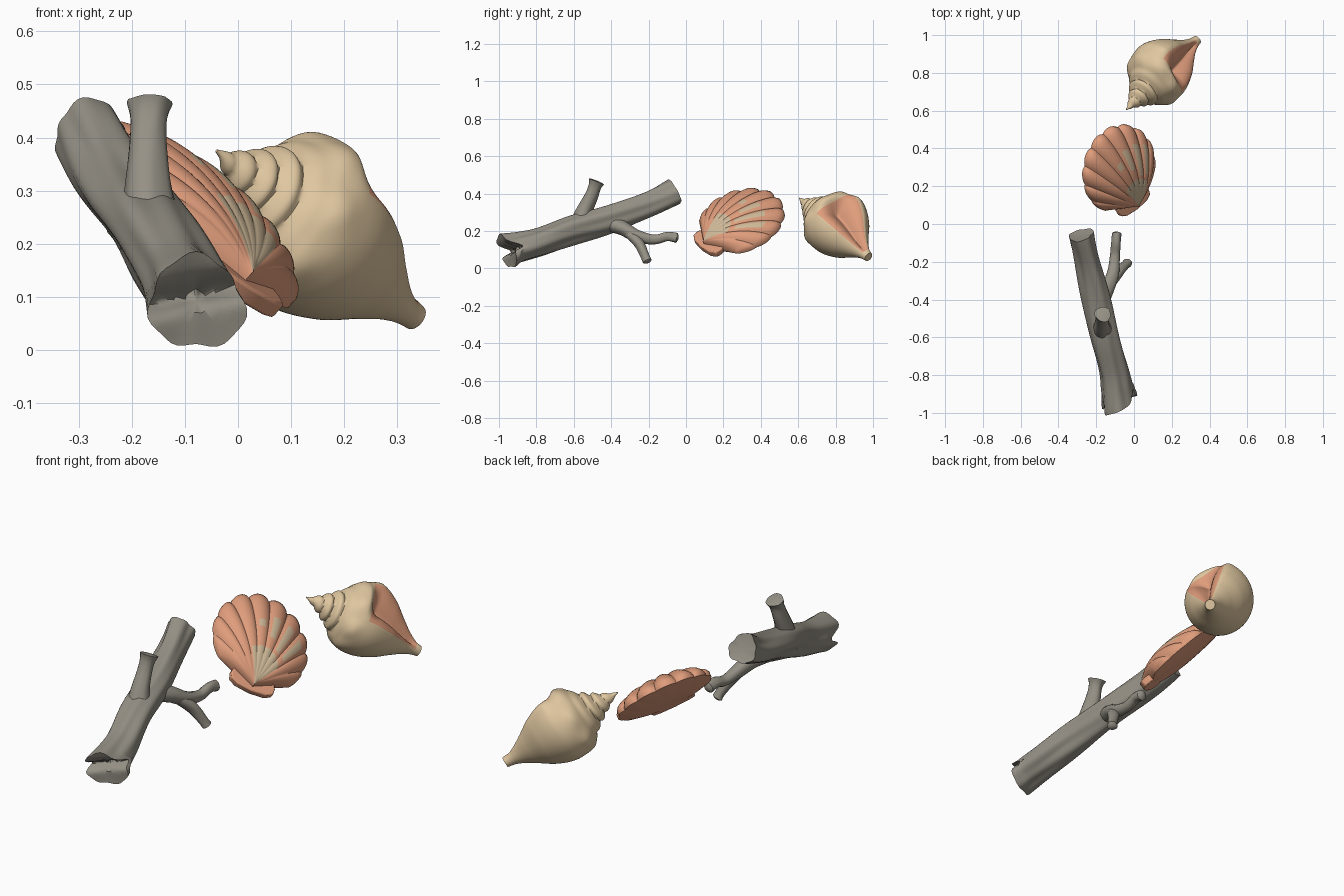
import bpy, bmesh, math
from math import sin, cos, pi, radians
from mathutils import Vector as V

cube = bpy.data.objects.get("Cube")
if cube:
    bpy.data.objects.remove(cube)


def material(name, rgb):
    m = bpy.data.materials.new(name)
    m.use_nodes = True
    m.diffuse_color = (*rgb, 1)
    m.node_tree.nodes["Principled BSDF"].inputs["Base Color"].default_value = (*rgb, 1)
    return m


wood = material("weathered grey wood", (0.3, 0.28, 0.235))
coral = material("coral orange", (0.74, 0.335, 0.2))
pale = material("pale beige", (0.62, 0.48, 0.31))
sand = material("sandy tan", (0.74, 0.57, 0.35))


def build(name, verts, faces, mats, index=None, angle=40):
    mesh = bpy.data.meshes.new(name)
    mesh.from_pydata([tuple(v) for v in verts], [], faces)
    for m in mats:
        mesh.materials.append(m)
    if index:
        mesh.polygons.foreach_set("material_index", index)
    bm = bmesh.new()
    bm.from_mesh(mesh)
    bmesh.ops.remove_doubles(bm, verts=bm.verts, dist=0.00005)
    bmesh.ops.recalc_face_normals(bm, faces=bm.faces)
    bm.to_mesh(mesh)
    bm.free()
    ob = bpy.data.objects.new(name, mesh)
    bpy.context.collection.objects.link(ob)
    bpy.ops.object.select_all(action="DESELECT")
    ob.select_set(True)
    bpy.context.view_layer.objects.active = ob
    bpy.ops.object.shade_smooth_by_angle(angle=radians(angle))
    return ob


def smooth(a, b, x):
    x = min(max((x - a) / (b - a), 0), 1)
    return x * x * (3 - 2 * x)


def catmull(pts, x):
    # Smooth interpolation through points; x runs from 0 to len - 1
    i = min(int(x), len(pts) - 2)
    f = x - i
    a, b, c, d = (V(pts[min(max(i + k, 0), len(pts) - 1)]) for k in (-1, 0, 1, 2))
    return b + (c - a) * (f / 2) + (2 * a - 5 * b + 4 * c - d) * (f * f / 2) \
        + (3 * b - a - 3 * c + d) * (f ** 3 / 2)


def ring_faces(rows, cols):
    return [(i * cols + j, i * cols + (j + 1) % cols, (i + 1) * cols + (j + 1) % cols,
             (i + 1) * cols + j) for i in range(rows - 1) for j in range(cols)]


# ---- Driftwood ----
def limb(name, path, sides, steps, flute, dent, shape=None):
    # Fluted tube along points of (x, y, z, radius); ends hollow (dent > 0) or rounded (dent < 0)
    n = len(path) - 1
    caps = [(s, dent * (1 - s * s)) for s in (0.92, 0.75, 0.5, 0.25, 0)]
    samples = [(0, s, d) for s, d in reversed(caps)]
    samples += [(n * i / steps, 1, 0) for i in range(steps + 1)]
    samples += [(n, s, -d) for s, d in caps]
    verts = []
    for x, s, offset in samples:
        p = catmull(path, x)
        t = (catmull(path, min(x + 0.05, n)) - catmull(path, max(x - 0.05, 0))).to_3d().normalized()
        side = (V((1, 0, 0)) - t * t.x).normalized()
        up = t.cross(side)
        for j in range(sides):
            a = 2 * pi * j / sides
            r = p[3] * s * (1 + flute * (sin(3 * a + 1.3 * x) + 0.55 * sin(7 * a - 0.9 * x)
                                         + 0.5 * sin(2 * a + 2.3 * x)))
            q = p.to_3d() + (side * cos(a) + up * sin(a)) * r + t * offset * p[3]
            verts.append(shape(q) if shape else q)
    return build(name, verts, ring_faces(len(samples), sides), [wood], angle=50)


def split_end(q):
    # Slanted broken front end: an upper lip over a shorter lower piece, with a cleft between
    k = smooth(-0.86, -0.96, q.y)
    gap = 0.108 + 0.2 * (q.x + 0.07)
    cleft = 0.075 * math.exp(-((q.z - gap) / 0.02) ** 2)
    shorter = 0.015 * smooth(gap, gap - 0.03, q.z)
    q.y += k * (0.3 * (q.x + 0.13) + cleft + shorter)
    return q


limb("driftwood_trunk", [(-0.078, -0.985, 0.088, 0.09), (-0.105, -0.8, 0.135, 0.076),
     (-0.155, -0.6, 0.21, 0.076), (-0.195, -0.4, 0.27, 0.073), (-0.245, -0.2, 0.34, 0.066),
     (-0.28, -0.058, 0.408, 0.068)], 44, 48, 0.075, 0.1, split_end)
limb("upper_branch", [(-0.16, -0.575, 0.2, 0.062), (-0.17, -0.55, 0.29, 0.046),
     (-0.17, -0.51, 0.38, 0.036), (-0.167, -0.49, 0.435, 0.034),
     (-0.165, -0.478, 0.465, 0.043)], 20, 20, 0.05, -0.1)
limb("side_branch", [(-0.2, -0.43, 0.25, 0.055), (-0.145, -0.34, 0.215, 0.04),
     (-0.112, -0.265, 0.175, 0.033), (-0.1, -0.17, 0.155, 0.026),
     (-0.095, -0.1, 0.17, 0.025), (-0.092, -0.05, 0.162, 0.026)], 18, 24, 0.05, -0.4)
limb("forked_twig", [(-0.12, -0.3, 0.185, 0.03), (-0.08, -0.25, 0.13, 0.028),
     (-0.045, -0.218, 0.065, 0.023), (-0.034, -0.206, 0.038, 0.025)], 16, 14, 0.05, -0.4)

# ---- Scallop shell: hinge point and local directions ----
hinge = V((0, 0.1, 0.115))
across = V((0.70, 0.55, -0.446))
along = V((-0.35, 0.81, 0.55))
out = across.cross(along).normalized()


def scallop(u, v, n):
    return hinge + across * u + along * v + out * n


RIBS, COLS, ROWS = 10, 80, 24


def fan(s, rho, top):
    # Ribbed dome above, gently bulging valve below
    rib = abs(sin(RIBS * pi * (s + 1) / 2)) ** 0.7
    th = radians(64) * s
    reach = 0.47 * cos(th) * (1 + 0.035 * (rib - 0.5)) * rho
    rim = max(0, 1 - s * s) ** 0.4
    n = -0.018 * sin(pi * rho) * rim - 0.006
    if top:
        n = 0.01 * rho
        if rho < 1:
            n += 0.088 * sin(pi * (0.08 + 0.92 * rho) ** 0.85) ** 0.65 * rim
        n += 0.014 * rho * (rib - 0.4) * rim
    return scallop(reach * sin(th), reach * cos(th), n)


def is_pale(s, rho):
    # Worn patch at the beak and streaks along some ribs
    place = RIBS * (s + 1) / 2
    lo, hi = {4: (0.6, 0.68), 5: (0.5, 0.75), 6: (0.42, 0.8), 7: (0.45, 0.82)}.get(int(place), (1, 0))
    return (rho < 0.36 and -0.35 < s < 0.6) or (0.2 < place % 1 < 0.8 and lo < rho < hi)


verts, faces, index = [], [], []
for top in (True, False):
    base = len(verts)
    for i in range(ROWS + 1):
        verts += [fan(2 * j / COLS - 1, i / ROWS, top) for j in range(COLS + 1)]
    for i in range(ROWS):
        for j in range(COLS):
            a = base + i * (COLS + 1) + j
            faces.append((a, a + 1, a + COLS + 2, a + COLS + 1))
            index.append(int(top and is_pale((2 * j + 1) / COLS - 1, (i + 0.5) / ROWS)))
# Rim joining both valves
W = COLS + 1
low = W * (ROWS + 1)
edge = [i * W for i in range(ROWS)] + [ROWS * W + j for j in range(W)] \
    + [i * W + COLS for i in range(ROWS - 1, -1, -1)]
for a, b in zip(edge, edge[1:]):
    faces.append((a, b, b + low, a + low))
    index.append(0)
build("scallop_shell", verts, faces, [coral, pale], index, 50)

# Hinge ears
half = [(0.0, -0.022), (0.075, -0.014), (0.108, 0.004), (0.112, 0.035), (0.095, 0.085), (0, 0.14)]
outline = half + [(-u, v) for u, v in reversed(half[1:-1])]
N = len(outline)
verts = [scallop(u, v, n) for n in (-0.014, 0.022) for u, v in outline]
faces = [tuple(range(N)), tuple(range(N, 2 * N))]
faces += [(i, (i + 1) % N, N + (i + 1) % N, N + i) for i in range(N)]
ears = build("scallop_hinge_ears", verts, faces, [coral], angle=30)
bevel = ears.modifiers.new("soft edge", "BEVEL")
bevel.width, bevel.segments = 0.006, 2

# ---- Conch shell: spire tip to siphon ----
tip, siphon = V((-0.04, 0.605, 0.375)), V((0.335, 0.975, 0.06))
axis = (siphon - tip).normalized()
face_dir = V((0.75, -0.2, 0.63))
face_dir = (face_dir - axis * face_dir.dot(axis)).normalized()
lip_dir = face_dir.cross(axis)
profile = [(0, 0.003), (0.1, 0.032), (0.2, 0.068), (0.27, 0.1), (0.35, 0.152), (0.43, 0.168),
           (0.55, 0.163), (0.68, 0.13), (0.8, 0.08), (0.91, 0.04), (1.0, 0.025)]
OUTER, INNER, RINGS = 60, 24, 110


def opening(t):
    return smooth(0.4, 0.53, t) * (1 - smooth(0.88, 0.99, t))


def conch_point(t, k):
    x = next(i + (t - a[0]) / (b[0] - a[0])
             for i, (a, b) in enumerate(zip(profile, profile[1:])) if t <= b[0])
    R = catmull(profile, x)[1]
    w = opening(t)
    flare = 1.06 + 0.12 * w
    if k < OUTER:
        # Outer wall, growing towards the lip
        p = k / OUTER
        ang = -30 - 265 * p
        r = 0.94 + 0.12 * p + (flare - 1.06) * p ** 4
    else:
        # Mouth, scooped in from the lip to the central column
        q = (k - OUTER) / INNER
        ang = -295 - 95 * q
        r = flare + (0.94 - flare) * q
        r *= 1 - 0.6 * w * sin(pi * smooth(0.04, 0.98, q)) ** 0.8
    # Stepped whorls of the spire
    turn = (-30 - ang) / 360
    whorl = abs(sin(pi * (15 * t - turn)))
    r *= 1 + 0.27 * (whorl - 0.6) * (1 - smooth(0.2, 0.34, t))
    # Blunt knobs on the shoulder
    r *= 1 + 0.03 * cos(radians(ang) * 7) * math.exp(-((t - 0.36) / 0.05) ** 2)
    a = radians(ang)
    centre = tip + (siphon - tip) * t + lip_dir * 0.015 * sin(pi * t) ** 2
    return centre + (face_dir * cos(a) + lip_dir * sin(a)) * R * r


cols = OUTER + INNER
verts = [conch_point(i / RINGS, k) for i in range(RINGS + 1) for k in range(cols)]
faces = ring_faces(RINGS + 1, cols)
# Coral lining inside a sandy lip
index = [int(OUTER + 2 <= k < cols - 1 and opening(i / RINGS) > 0.25)
         for i in range(RINGS) for k in range(cols)]
faces += [tuple(range(cols)), tuple(range(RINGS * cols, (RINGS + 1) * cols))]
build("conch_shell", verts, faces, [sand, coral], index + [0, 0], 45)
